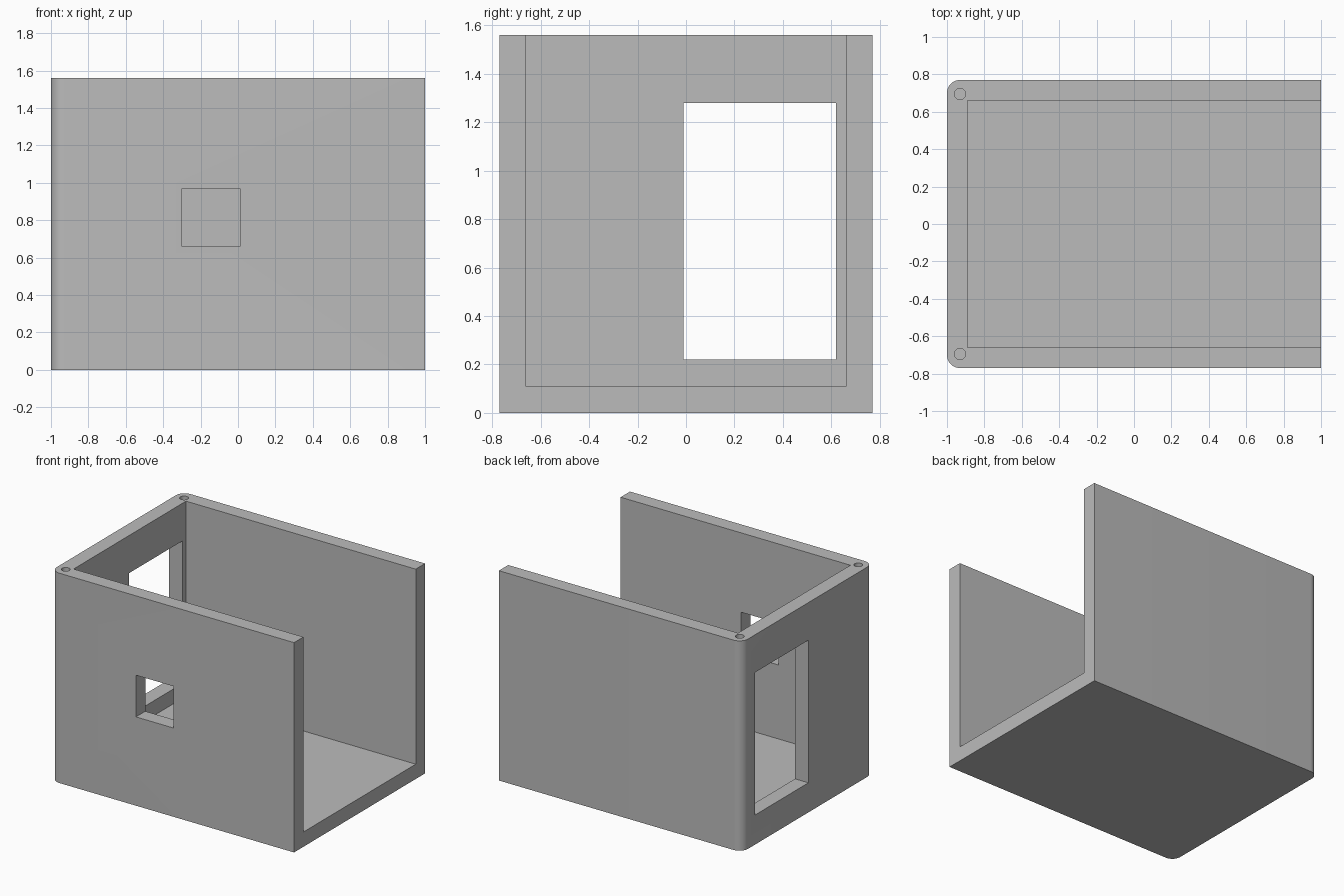
import bpy
import bmesh
import math
from mathutils import Matrix, Vector

default = bpy.data.objects.get("Cube")
if default:
    bpy.data.objects.remove(default, do_unlink=True)

# Overall dimensions
X, Y, H = 1.0, 0.77, 1.56
WALL = 0.11
CORNER = 0.07
HOLE_R, HOLE_DEPTH = 0.03, 0.4

grey = bpy.data.materials.new("plain grey")
grey.use_nodes = True
colour = (0.5, 0.5, 0.5, 1.0)
grey.diffuse_color = colour
grey.node_tree.nodes["Principled BSDF"].inputs["Base Color"].default_value = colour


def finish(name, bm):
    mesh = bpy.data.meshes.new(name)
    bm.to_mesh(mesh)
    bm.free()
    obj = bpy.data.objects.new(name, mesh)
    mesh.materials.append(grey)
    bpy.context.collection.objects.link(obj)
    return obj


def box_mesh(low, high):
    low, high = Vector(low), Vector(high)
    bm = bmesh.new()
    place = Matrix.Translation((low + high) / 2) @ Matrix.Diagonal((high - low).to_4d())
    bmesh.ops.create_cube(bm, size=1, matrix=place)
    return bm


def cut(target, cutter):
    cutter.hide_render = True
    mod = target.modifiers.new("cut", "BOOLEAN")
    mod.operation = "DIFFERENCE"
    mod.solver = "EXACT"
    mod.object = cutter
    bpy.context.view_layer.objects.active = target
    bpy.ops.object.modifier_apply(modifier=mod.name)
    bpy.data.objects.remove(cutter, do_unlink=True)


# Outer block with the two upright edges of the closed end rounded
bm = box_mesh((-X, -Y, 0), (X, Y, H))
upright = [e for e in bm.edges if all(v.co.x < 0 for v in e.verts)
           and abs(e.verts[0].co.z - e.verts[1].co.z) > 1]
bmesh.ops.bevel(bm, geom=upright, offset=CORNER, segments=10,
                profile=0.5, affect="EDGES")
case = finish("open_case", bm)

# Interior, open at the top and at the left end
cut(case, finish("interior_cutter",
                 box_mesh((-X + WALL, -Y + WALL, WALL), (X + 0.5, Y - WALL, H + 0.5))))

# Square window in the front wall
cut(case, finish("window_cutter",
                 box_mesh((-0.30, -Y - 0.1, 0.66), (0.01, -Y + 0.2, 0.97))))

# Tall opening in the end wall
cut(case, finish("doorway_cutter",
                 box_mesh((-X - 0.1, -0.01, 0.22), (-X + 0.2, 0.62, 1.28))))

# Screw holes in the rounded corners
for side in (-1, 1):
    bm = bmesh.new()
    bmesh.ops.create_cone(bm, cap_ends=True, segments=32, radius1=HOLE_R,
                          radius2=HOLE_R, depth=2 * HOLE_DEPTH,
                          matrix=Matrix.Translation((-X + CORNER, side * (Y - CORNER - 0.005), H)))
    cut(case, finish("screw_hole_cutter", bm))

# Smooth corners and holes, sharp everywhere else
bpy.ops.object.select_all(action="DESELECT")
case.select_set(True)
bpy.context.view_layer.objects.active = case
bpy.ops.object.shade_smooth_by_angle(angle=math.radians(30))
